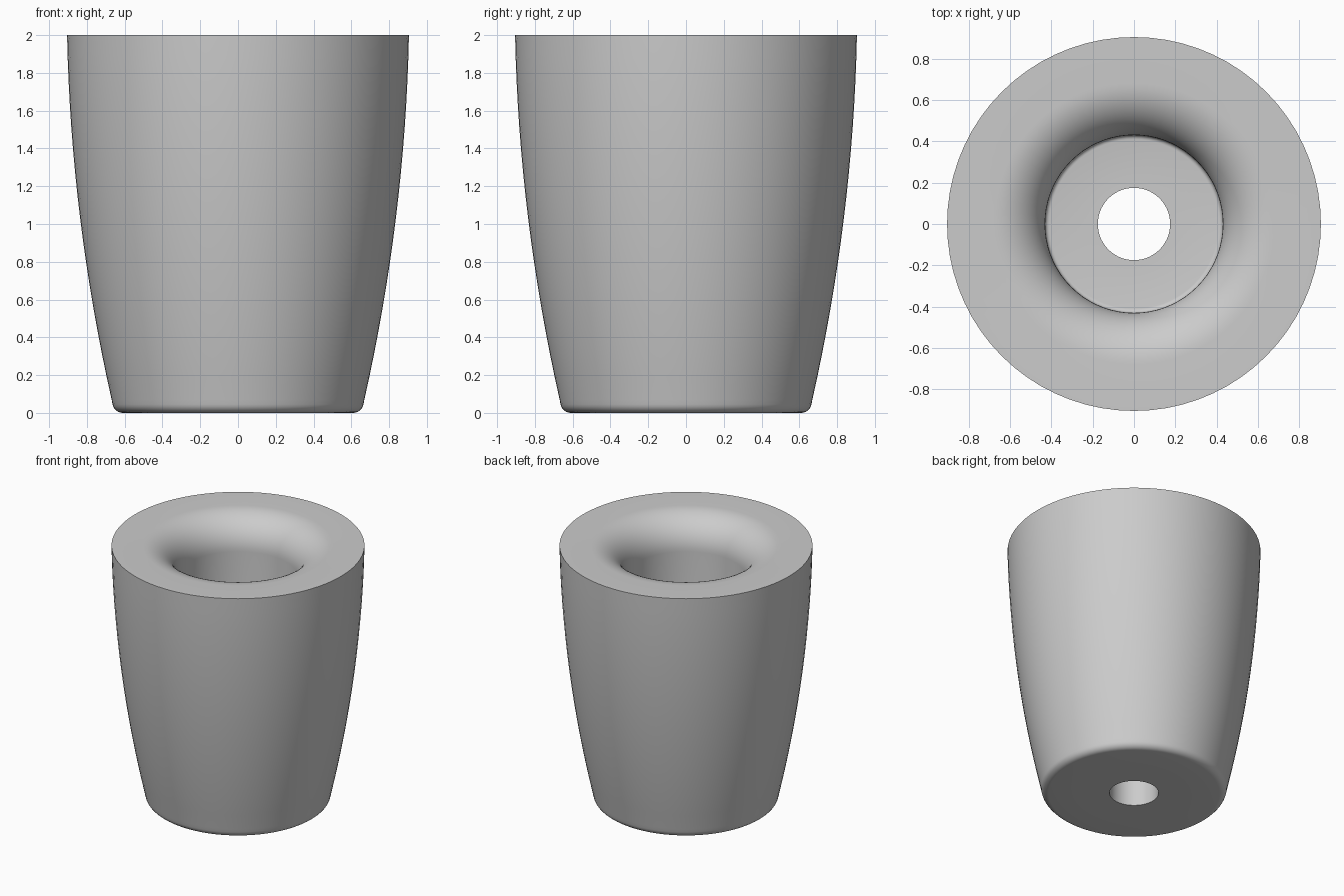
import bpy
import bmesh
from math import cos, sin, pi, radians

cube = bpy.data.objects.get("Cube")
if cube:
    bpy.data.objects.remove(cube)

SEGMENTS = 72


def make_material(name, colour):
    mat = bpy.data.materials.new(name)
    mat.use_nodes = True
    mat.diffuse_color = colour
    mat.node_tree.nodes["Principled BSDF"].inputs["Base Color"].default_value = colour
    return mat


def arc(r, z, radius, start, end, steps):
    """Points of a circular arc in the radius-height plane, angles in degrees."""
    angles = [radians(start + (end - start) * i / steps) for i in range(steps + 1)]
    return [(r + radius * cos(a), z + radius * sin(a)) for a in angles]


def lathe(name, profile, mat):
    """Revolve a closed profile around the z axis."""
    bm = bmesh.new()
    rings = [[bm.verts.new((r * cos(2 * pi * s / SEGMENTS), r * sin(2 * pi * s / SEGMENTS), z))
              for s in range(SEGMENTS)] for r, z in profile]
    for i, ring in enumerate(rings):
        above = rings[(i + 1) % len(rings)]
        for s in range(SEGMENTS):
            t = (s + 1) % SEGMENTS
            bm.faces.new((ring[s], ring[t], above[t], above[s]))
    bmesh.ops.recalc_face_normals(bm, faces=bm.faces)
    mesh = bpy.data.meshes.new(name)
    bm.to_mesh(mesh)
    bm.free()
    mesh.materials.append(mat)
    obj = bpy.data.objects.new(name, mesh)
    bpy.context.collection.objects.link(obj)
    bpy.ops.object.select_all(action='DESELECT')
    obj.select_set(True)
    bpy.context.view_layer.objects.active = obj
    bpy.ops.object.shade_smooth_by_angle(angle=radians(30))


grey = make_material("plain grey", (0.6, 0.6, 0.6, 1))

# Underside with a screw hole, then the rounded foot edge
profile = [(0.175, 0), (0.36, 0)]
profile += arc(0.61, 0.055, 0.055, -90, -10, 6)

# Gently bowed outer wall, widest at the top
for i in range(17):
    drop = 1.93 * (1 - i / 16)
    profile.append((0.905 - 0.02 * drop - 0.053 * drop ** 2, 2 - drop))

# Rounded mouth, straight bore, and small fillet at the cavity floor
profile += arc(0.68, 1.75, 0.25, 90, 180, 14)
profile += arc(0.41, 0.27, 0.02, 0, -90, 4)
profile.append((0.175, 0.25))

lathe("tapered_cup_body", profile, grey)
